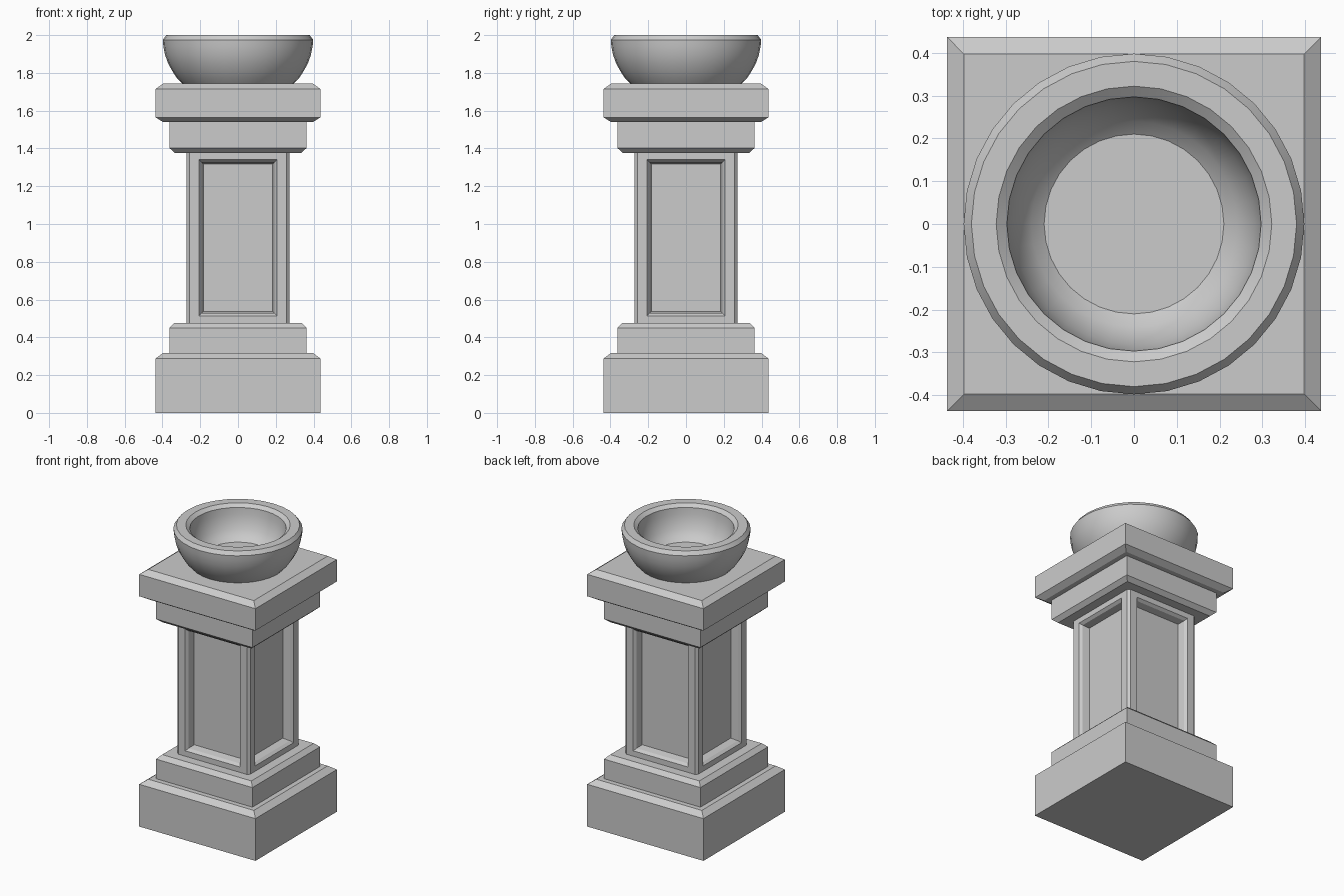
import bpy, bmesh, math

if "Cube" in bpy.data.objects:
    bpy.data.objects.remove(bpy.data.objects["Cube"])


def make_object(name, bm):
    bmesh.ops.recalc_face_normals(bm, faces=bm.faces)
    mesh = bpy.data.meshes.new(name)
    bm.to_mesh(mesh)
    bm.free()
    obj = bpy.data.objects.new(name, mesh)
    bpy.context.collection.objects.link(obj)
    return obj


def lathe(name, profile, sides, turn=0.0, scale=1.0):
    """Closed solid of stacked rings, given (radius, z) points."""
    bm = bmesh.new()
    rings = []
    for r, z in profile:
        rings.append([bm.verts.new((r * scale * math.cos(turn + 2 * math.pi * i / sides),
                                    r * scale * math.sin(turn + 2 * math.pi * i / sides), z))
                      for i in range(sides)])
    for a, b in zip(rings, rings[1:]):
        for i in range(sides):
            j = (i + 1) % sides
            bm.faces.new((a[i], a[j], b[j], b[i]))
    bm.faces.new(rings[0])
    bm.faces.new(rings[-1])
    return make_object(name, bm)


def square_block(name, profile):
    """Square slab whose profile is (half width, z)."""
    return lathe(name, profile, 4, math.pi / 4, math.sqrt(2))


# Stepped base and cap with chamfered edges
square_block("plinth", [(0.437, 0), (0.437, 0.287), (0.397, 0.317)])
square_block("base_step", [(0.363, 0.317), (0.363, 0.45), (0.335, 0.477)])
square_block("cap_step", [(0.335, 1.377), (0.363, 1.402), (0.363, 1.54)])
square_block("cap_slab", [(0.397, 1.54), (0.437, 1.565), (0.437, 1.714), (0.397, 1.743)])

# Shaft with chamfered corners and a recessed panel on each side
bm = bmesh.new()
bmesh.ops.create_cube(bm, size=1)
z0, z1 = 0.462, 1.392
for v in bm.verts:
    v.co = (v.co.x * 0.546, v.co.y * 0.546, z0 if v.co.z < 0 else z1)
corners = [e for e in bm.edges if abs(e.verts[0].co.z - e.verts[1].co.z) > 0.1]
bmesh.ops.bevel(bm, geom=corners, offset=0.015, segments=1, affect='EDGES')
bm.normal_update()
panels = [f for f in bm.faces if max(abs(f.normal.x), abs(f.normal.y)) > 0.9]
for thickness, depth in ((0.073, 0), (0.02, -0.018), (0.012, -0.047)):
    bmesh.ops.inset_individual(bm, faces=panels, thickness=thickness, depth=depth)
make_object("shaft", bm)

# Round bowl with a thick chamfered rim
bowl = lathe("bowl", [
    (0.295, 1.743), (0.325, 1.775), (0.348, 1.81), (0.370, 1.85), (0.386, 1.895),
    (0.395, 1.94), (0.398, 1.975), (0.38, 2.0), (0.322, 2.0), (0.297, 1.98),
    (0.293, 1.935), (0.282, 1.89), (0.264, 1.845), (0.240, 1.81), (0.21, 1.785)], 32)
bpy.context.view_layer.objects.active = bowl
bowl.select_set(True)
bpy.ops.object.shade_smooth_by_angle(angle=math.radians(25))
